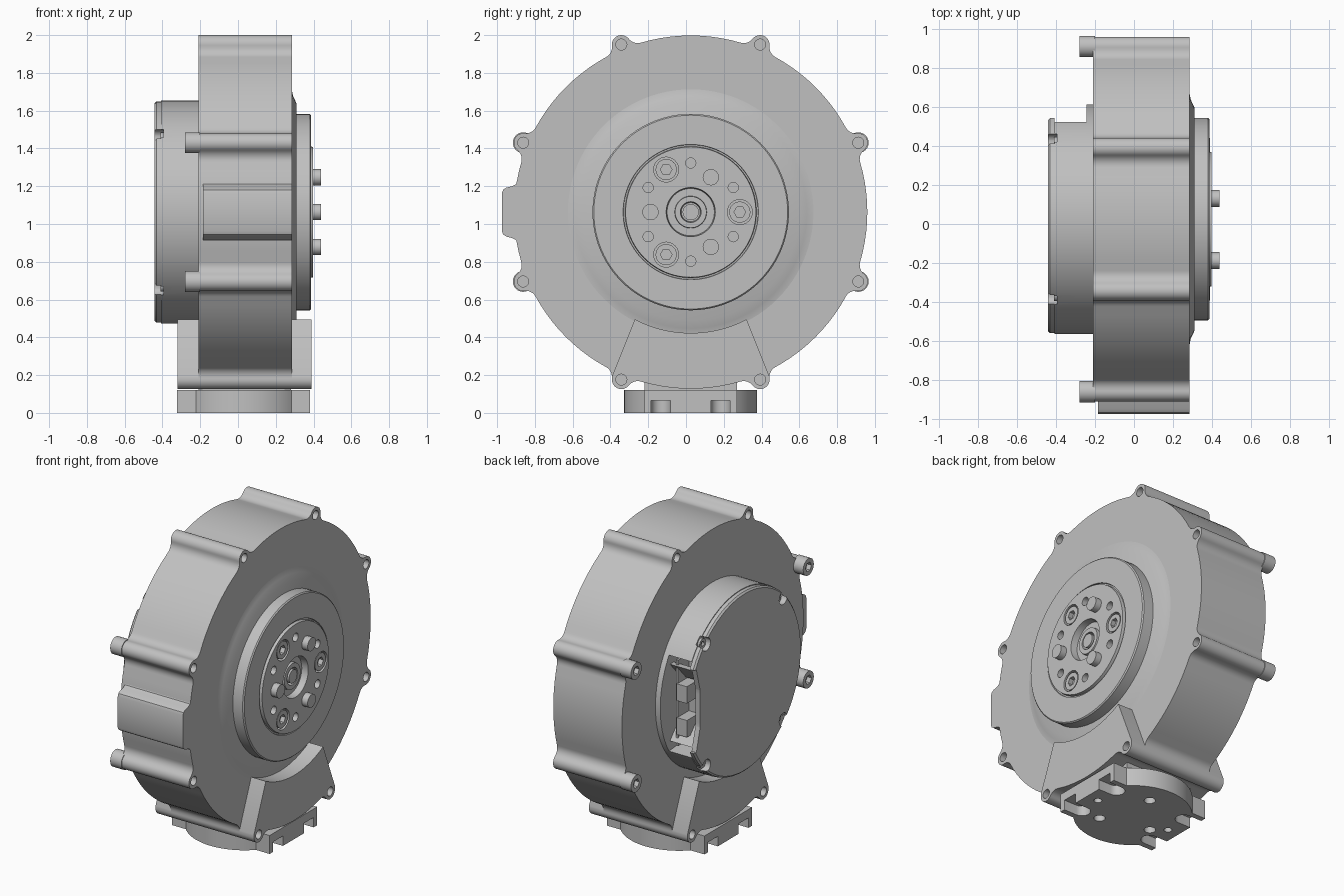
import bpy, bmesh, math
from math import sin, cos, pi, radians
from mathutils import Matrix, Vector

cube = bpy.data.objects.get("Cube")
if cube:
    bpy.data.objects.remove(cube)

AXIS = Vector((0, 0.025, 1.063))      # centre line of the round housing
FOOT = Vector((0.03, 0.025, 0))       # centre of the mounting foot

metal = bpy.data.materials.new("grey metal")
metal.use_nodes = True
GREY = (0.53, 0.53, 0.53, 1)
metal.diffuse_color = GREY
for node in metal.node_tree.nodes:
    if node.type == 'BSDF_PRINCIPLED':
        node.inputs["Base Color"].default_value = GREY


def finish(bm, name, origin):
    bmesh.ops.remove_doubles(bm, verts=bm.verts, dist=1e-5)
    bmesh.ops.recalc_face_normals(bm, faces=bm.faces)
    bmesh.ops.translate(bm, verts=bm.verts, vec=origin)
    mesh = bpy.data.meshes.new(name)
    bm.to_mesh(mesh)
    bm.free()
    mesh.materials.append(metal)
    ob = bpy.data.objects.new(name, mesh)
    bpy.context.collection.objects.link(ob)
    return ob


def lathe(name, profile, steps=96):
    """Turn (x, radius) points round the housing axis."""
    bm = bmesh.new()
    vs = [bm.verts.new((x, 0, r)) for x, r in profile]
    edges = [bm.edges.new(p) for p in zip(vs, vs[1:])]
    bmesh.ops.spin(bm, geom=vs + edges, cent=(0, 0, 0), axis=(1, 0, 0),
                   angle=2 * pi, steps=steps)
    return finish(bm, name, AXIS)


def prism(name, pts, a, b, origin=AXIS, axis='X'):
    """Extrude an outline from a to b along an axis."""
    bm = bmesh.new()
    put = (lambda p, h: (h, p[0], p[1])) if axis == 'X' else (lambda p, h: (p[0], p[1], h))
    low = [bm.verts.new(put(p, a)) for p in pts]
    top = [bm.verts.new(put(p, b)) for p in pts]
    bm.faces.new(low)
    bm.faces.new(top)
    for i in range(len(pts)):
        bm.faces.new((low[i - 1], low[i], top[i], top[i - 1]))
    return finish(bm, name, origin)


def rods(name, spots, a, b, r, origin=AXIS, axis='X', seg=24):
    """One cylinder from a to b at every spot."""
    bm = bmesh.new()
    for u, v in spots:
        if axis == 'X':
            m = Matrix.Translation(((a + b) / 2, u, v)) @ Matrix.Rotation(pi / 2, 4, 'Y')
        else:
            m = Matrix.Translation((u, v, (a + b) / 2))
        bmesh.ops.create_cone(bm, cap_ends=True, segments=seg, radius1=r, radius2=r,
                              depth=b - a, matrix=m)
    return finish(bm, name, origin)


def cut(target, cutter):
    mod = target.modifiers.new("cut", 'BOOLEAN')
    mod.operation, mod.solver, mod.object = 'DIFFERENCE', 'EXACT', cutter
    cutter.hide_render = True
    bpy.context.view_layer.objects.active = target
    bpy.ops.object.modifier_apply(modifier=mod.name)
    bpy.data.objects.remove(cutter)


def polar(r, degrees):
    return [(r * cos(radians(d)), r * sin(radians(d))) for d in degrees]


def rect(u0, u1, v0, v1):
    return [(u0, v0), (u1, v0), (u1, v1), (u0, v1)]


def arc(c, r, a, b, n):
    return [(c[0] + r * cos(a + (b - a) * i / n), c[1] + r * sin(a + (b - a) * i / n))
            for i in range(n + 1)]


# Housing outline: circle with eight filleted screw lobes
R, LOBE_AT, LOBE, FIL = 0.935, 0.96, 0.05, 0.06
phi = math.acos(((R + FIL) ** 2 + LOBE_AT ** 2 - (LOBE + FIL) ** 2) / (2 * (R + FIL) * LOBE_AT))
fc = ((R + FIL) * cos(phi), -(R + FIL) * sin(phi))
to_lobe = math.atan2(-fc[1], LOBE_AT - fc[0])
half = arc(fc, FIL, pi - phi, to_lobe, 6)[:-1] + arc((LOBE_AT, 0), LOBE, to_lobe - pi, 0, 8)
unit = half + [(x, -y) for x, y in half[-2::-1]] + arc((0, 0), R, phi, pi / 4 - phi, 10)[1:-1]
lobe_angles = [22.5 + 45 * k for k in range(8)]
outline = []
for d in lobe_angles:
    c, s = cos(radians(d)), sin(radians(d))
    outline += [(x * c - y * s, x * s + y * c) for x, y in unit]

lobes = polar(LOBE_AT, lobe_angles)
side_lobes = [p for p in lobes if abs(p[0]) > 0.6]
tall_lobes = [p for p in lobes if abs(p[0]) < 0.6]
low_lobes = [p for p in tall_lobes if p[1] < 0]

housing = prism("housing", outline, -0.21, 0.285)
cut(housing, rods("hole_cutter", lobes, 0.24, 0.3, 0.029))
cut(housing, rods("hole_cutter", tall_lobes, -0.25, -0.16, 0.029))

# Cable lug on the front edge
lug = [(-0.8, 0.24), (-0.903, 0.24), (-0.912, 0.175), (-0.925, 0.148), (-0.945, 0.137),
       (-0.975, 0.13), (-0.993, 0.118), (-1.0, 0.1)]
prism("front_lug", lug + [(y, -z) for y, z in reversed(lug)], -0.185, 0.285)

# Sector plates clamped on both faces above the foot
low = [p for p in outline if p[1] < 0 and
       abs(math.degrees(math.atan2(p[1], p[0])) + 90) < 25.7]
low.sort(key=lambda p: math.atan2(p[1], p[0]))
sector = low + arc((0, 0), 0.64, radians(-62.5), radians(-117.5), 24)
for name, a, b in (("left_clamp_plate", 0.285, 0.39), ("right_clamp_plate", -0.32, -0.21)):
    plate = prism(name, sector, a, b)
    cut(plate, rods("hole_cutter", low_lobes, a - 0.02, b + 0.02, 0.029))


def socket_bolts(name, spots, a, b, r, face):
    """Round heads with a hexagon socket sunk into the face at x = face."""
    heads = rods(name, spots, a, b, r)
    cut(heads, rods("socket_cutter", spots, face - 0.03, face + 0.03, r * 0.55, seg=6))


socket_bolts("housing_bolts", side_lobes, -0.28, -0.2, 0.055, -0.28)

# Output side: raised boss, flange and hub recess
lathe("boss", [(0.27, 0), (0.27, 0.66), (0.285, 0.65), (0.291, 0.615), (0.31, 0.575), (0.31, 0)])
flange = lathe("output_flange", [
    (0.3, 0), (0.3, 0.52), (0.38, 0.52), (0.387, 0.513), (0.387, 0.358), (0.378, 0.356),
    (0.378, 0.348), (0.398, 0.345), (0.398, 0.13), (0.355, 0.125), (0.355, 0.085),
    (0.375, 0.083), (0.375, 0.055), (0.335, 0.05), (0.335, 0)])
bolt_spots = polar(0.26, (0, 120, 240))
cut(flange, rods("hole_cutter", polar(0.26, (30, 90, 150, 210, 270, 330)), 0.35, 0.42, 0.027))
cut(flange, rods("hole_cutter", bolt_spots, 0.36, 0.42, 0.066))
socket_bolts("flange_bolts", bolt_spots, 0.35, 0.394, 0.056, 0.394)
rods("drive_pins", polar(0.213, (60, 180, 300)), 0.37, 0.44, 0.043)
rods("shaft_end", [(0, 0)], 0.325, 0.38, 0.043)

# Rear drum with a side window for the connectors
drum = lathe("rear_drum", [(-0.2, 0), (-0.2, 0.59), (-0.408, 0.59), (-0.408, 0)])
window = [(0.36, -0.3), (0.5, -0.313), (0.7, -0.313), (0.7, 0.313), (0.5, 0.313), (0.36, 0.3)]
cut(drum, prism("window_cutter", window, -0.45, -0.245))
cap = lathe("rear_cap", [(-0.408, 0), (-0.408, 0.585), (-0.432, 0.585), (-0.442, 0.575),
                         (-0.442, 0)])
cap_screws = polar(0.56, (45, 135, 225, 315))
cut(cap, prism("chord_cutter", [(0.5, -0.27), (0.7, -0.27), (0.7, 0.27), (0.5, 0.27),
                                (0.46, 0.12), (0.46, -0.12)], -0.5, -0.35))
for part in (cap, drum):
    cut(part, rods("notch_cutter", cap_screws, -0.5, -0.395, 0.042))
socket_bolts("cap_screws", polar(0.55, (45, 135, 225, 315)), -0.41, -0.39, 0.032, -0.41)

# Circuit board, sockets and ribs behind the window
prism("circuit_board", rect(0.35, 0.47, -0.28, 0.28), -0.29, -0.275)
for z in (-0.2, 0.02):
    prism("connector", rect(0.35, 0.48, z, z + 0.11), -0.36, -0.285)
for s in (-1, 1):
    prism("window_rib", [(0.35, s * 0.14), (0.39, s * 0.14), (0.49, s * 0.25),
                         (0.45, s * 0.25)], -0.41, -0.245)

# Mounting foot: round pad with straight notched flanges on both sides
W, H = 0.352, 0.245
edge = math.asin(H / W)
foot_outline = (arc((0, 0), W, edge, pi - edge, 32) + [(-W, H), (-W, -H)]
                + arc((0, 0), W, pi + edge, 2 * pi - edge, 32) + [(W, -H), (W, H)])
foot = prism("mounting_foot", foot_outline, 0, 0.12, FOOT, 'Z')
for s in (-1, 1):
    for y in (-0.158, 0.158):
        slot = [(s * 0.4, y - 0.051)] + \
               [(s * x, v) for x, v in arc((0.26, y), 0.051, -pi / 2, -3 * pi / 2, 12)] + \
               [(s * 0.4, y + 0.051)]
        cut(foot, prism("slot_cutter", slot, -0.02, 0.065, FOOT, 'Z'))
cut(foot, rods("hole_cutter", polar(0.2, (80, 200, 310)), -0.02, 0.07, 0.034, FOOT, 'Z'))
cut(foot, rods("hole_cutter", [(-0.27, 0), (0.27, 0)], -0.02, 0.07, 0.024, FOOT, 'Z'))
prism("foot_neck", rect(-0.24, 0.25, -H, H), 0.11, 0.2, FOOT, 'Z')

# Smooth the round walls and keep hard edges
bpy.ops.object.select_all(action='DESELECT')
for ob in bpy.context.collection.objects:
    if ob.type == 'MESH':
        ob.select_set(True)
        bpy.context.view_layer.objects.active = ob
bpy.ops.object.shade_smooth_by_angle(angle=radians(30))
